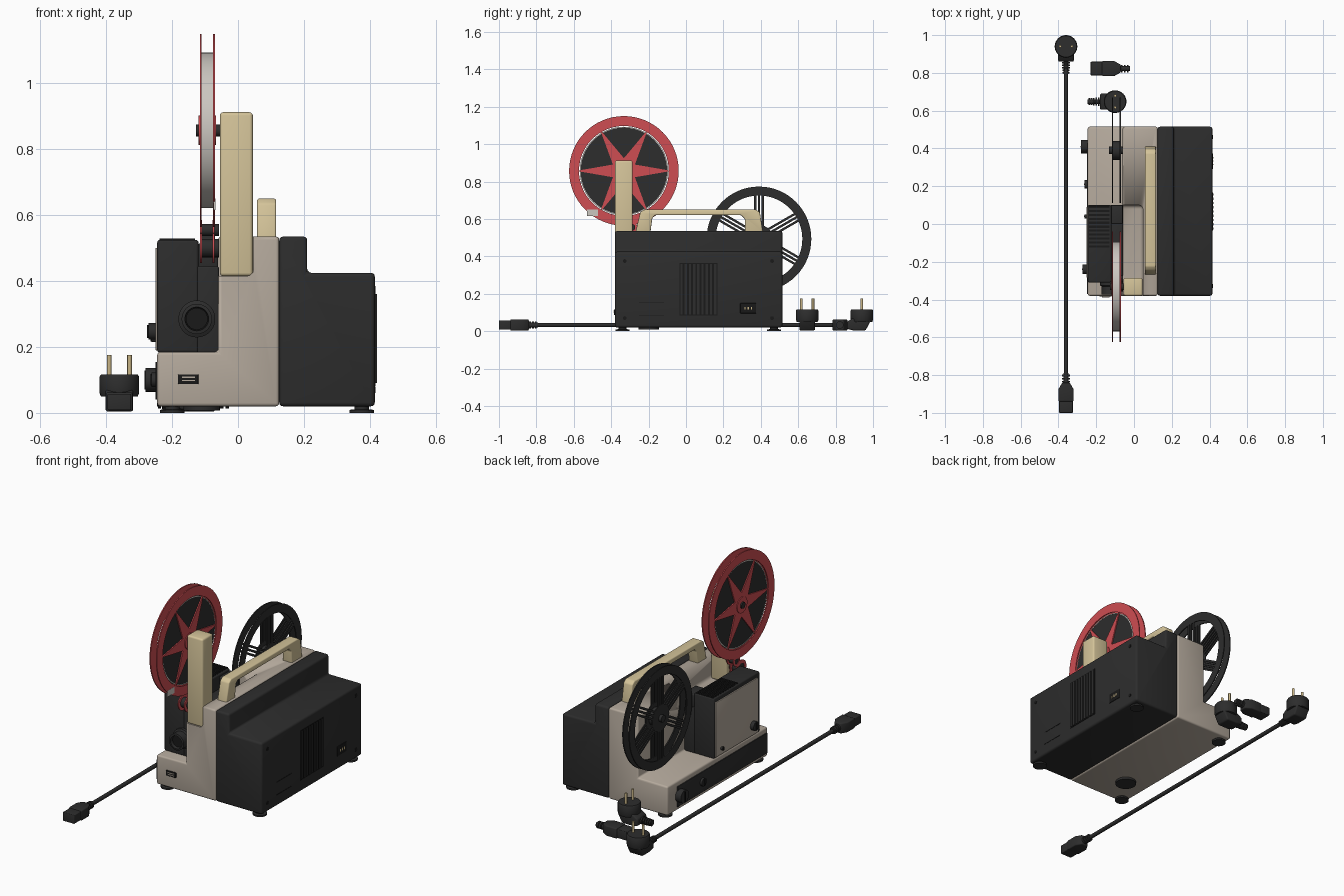
import bpy, bmesh, math
from mathutils import Vector

cube = bpy.data.objects.get("Cube")
if cube:
    bpy.data.objects.remove(cube, do_unlink=True)


def material(name, rgb):
    m = bpy.data.materials.new(name)
    m.use_nodes = True
    m.diffuse_color = (*rgb, 1)
    m.node_tree.nodes["Principled BSDF"].inputs["Base Color"].default_value = (*rgb, 1)
    return m


BLACK = material("charcoal plastic", (0.026, 0.026, 0.026))
DARK = material("vent black", (0.01, 0.01, 0.01))
BEIGE = material("warm grey", (0.46, 0.40, 0.335))
TAN = material("cream plastic", (0.66, 0.55, 0.32))
RED = material("red plastic", (0.62, 0.075, 0.085))
WHITE = material("film leader", (0.6, 0.57, 0.53))
BRASS = material("brass pin", (0.58, 0.46, 0.24))


def place(axis, a, b, h):
    """Map profile coordinates (a, b) and height h along an axis to x, y, z."""
    return Vector({"X": (h, a, b), "Y": (a, h, b), "Z": (a, b, h)}[axis])


def finish(name, bm, mat, bevel=0.0, smooth=True):
    bmesh.ops.recalc_face_normals(bm, faces=bm.faces[:])
    mesh = bpy.data.meshes.new(name)
    bm.to_mesh(mesh)
    bm.free()
    mesh.materials.append(mat)
    ob = bpy.data.objects.new(name, mesh)
    bpy.context.collection.objects.link(ob)
    bpy.ops.object.select_all(action="DESELECT")
    ob.select_set(True)
    bpy.context.view_layer.objects.active = ob
    if bevel:
        mod = ob.modifiers.new("soft edges", "BEVEL")
        mod.width, mod.segments = bevel, 3
        mod.limit_method = "ANGLE"
        bpy.ops.object.modifier_apply(modifier=mod.name)
    if smooth:
        bpy.ops.object.shade_smooth_by_angle(angle=math.radians(35))
    return ob


def prism(name, points, axis, lo, hi, mat, bevel=0.0):
    bm = bmesh.new()
    ends = [[bm.verts.new(place(axis, a, b, h)) for a, b in points] for h in (lo, hi)]
    bm.faces.new(ends[0])
    bm.faces.new(ends[1])
    n = len(points)
    for i in range(n):
        j = (i + 1) % n
        bm.faces.new((ends[0][i], ends[0][j], ends[1][j], ends[1][i]))
    return finish(name, bm, mat, bevel)


def box(name, x, y, z, mat, bevel=0.0):
    return prism(name, [(x[0], y[0]), (x[1], y[0]), (x[1], y[1]), (x[0], y[1])],
                 "Z", z[0], z[1], mat, bevel)


def lathe(name, axis, center, profile, mat, n=32, closed=False):
    """Spin (radius, height) points; a closed profile makes a ring."""
    bm = bmesh.new()
    rows = []
    for r, h in profile:
        rows.append([bm.verts.new(place(axis, center[0] + r * math.cos(t),
                                        center[1] + r * math.sin(t), h))
                     for t in (math.tau * i / n for i in range(n))])
    pairs = list(zip(rows, rows[1:]))
    if closed:
        pairs.append((rows[-1], rows[0]))
    else:
        bm.faces.new(rows[0])
        bm.faces.new(rows[-1])
    for p, q in pairs:
        for i in range(n):
            j = (i + 1) % n
            bm.faces.new((p[i], p[j], q[j], q[i]))
    return finish(name, bm, mat)


def disc(name, axis, center, r, lo, hi, mat, n=32):
    return lathe(name, axis, center, [(r, lo), (r, hi)], mat, n)


def ring(name, axis, center, inner, outer, lo, hi, mat, n=64):
    return lathe(name, axis, center, [(inner, lo), (outer, lo), (outer, hi), (inner, hi)],
                 mat, n, True)


# Main case: stepped black motor half and beige mechanism half
FRONT, BACK = -0.38, 0.515
prism("motor_housing", [(0.125, 0.02), (0.415, 0.02), (0.415, 0.425), (0.21, 0.425),
      (0.21, 0.535), (0.125, 0.535)], "Y", FRONT, BACK, BLACK, 0.012)
body = prism("mechanism_case", [(-0.245, 0.02), (0.125, 0.02), (0.125, 0.535),
             (-0.06, 0.535), (-0.06, 0.185), (-0.245, 0.185)], "Y", FRONT, BACK, BEIGE, 0.01)
cutter = box("recess_cutter", (-0.3, 0.047), (-0.6, 0.1), (0.415, 0.7), BEIGE, 0.02)
cutter.hide_render = True
cut = body.modifiers.new("arm recess", "BOOLEAN")
cut.operation, cut.object, cut.solver = "DIFFERENCE", cutter, "EXACT"
bpy.context.view_layer.objects.active = body
bpy.ops.object.modifier_apply(modifier=cut.name)
bpy.data.objects.remove(cutter, do_unlink=True)

# Lamp housing with side panel, top ribs and lens
box("lamp_housing", (-0.245, -0.12), (-0.31, 0.1), (0.183, 0.525), BLACK, 0.008)
box("film_gate_block", (-0.125, -0.058), (-0.31, 0.1), (0.183, 0.445), BLACK, 0.006)
box("gate_cover", (-0.12, -0.06), (0.0, 0.1), (0.44, 0.515), BLACK, 0.006)
box("lamp_side_panel", (-0.251, -0.24), (-0.285, 0.09), (0.19, 0.50), BEIGE, 0.003)
for i in range(11):
    y = -0.125 + i * 0.021
    box("lamp_vent_rib", (-0.238, -0.13), (y, y + 0.011), (0.52, 0.529), DARK)
lathe("lens_barrel", "Y", (-0.125, 0.285), [(0.056, -0.30), (0.056, -0.325), (0.046, -0.33),
      (0.046, -0.372), (0.036, -0.374), (0.034, -0.352)], BLACK, 40)
disc("lens_glass", "Y", (-0.125, 0.285), 0.033, -0.358, -0.34, DARK)

# Control strip, knobs and front badge
box("control_strip", (-0.25, -0.24), (-0.37, 0.43), (0.04, 0.155), BLACK, 0.002)
for name, y, z, r, out in (("speed_knob", 0.41, 0.10, 0.036, 0.28),
                           ("focus_knob", -0.24, 0.247, 0.025, 0.272),
                           ("switch_knob", 0.21, 0.10, 0.022, 0.262),
                           ("lamp_lever", 0.04, 0.225, 0.010, 0.262)):
    disc(name, "X", (y, z), r, -out, -0.24, BLACK, 24)
    box(name + "_grip", (-out - 0.004, -out), (y - 0.004, y + 0.004),
        (z - r * 0.8, z + r * 0.8), DARK)
box("front_badge", (-0.182, -0.12), (-0.385, -0.375), (0.087, 0.117), DARK, 0.002)
for z in (0.096, 0.106):
    box("badge_bar", (-0.17, -0.13), (-0.388, -0.38), (z, z + 0.004), BEIGE)

# Right side: louvres, power inlet, engraved lines, screws
box("vent_backing", (0.41, 0.417), (-0.035, 0.168), (0.085, 0.365), DARK)
for i in range(9):
    y = -0.03 + i * 0.0225
    box("vent_louvre", (0.412, 0.421), (y, y + 0.012), (0.09, 0.36), BLACK)
box("power_inlet", (0.41, 0.418), (0.29, 0.375), (0.095, 0.15), DARK, 0.003)
for y in (0.315, 0.333, 0.351):
    box("inlet_pin", (0.412, 0.42), (y - 0.003, y + 0.003), (0.115, 0.13), BRASS)
for z in (0.155, 0.083):
    box("engraved_line", (0.41, 0.4165), (-0.25, -0.118), (z - 0.002, z + 0.002), DARK)
for y in (-0.328, 0.46):
    for z in (0.07, 0.375):
        disc("case_screw", "X", (y, z), 0.01, 0.41, 0.4175, DARK, 16)

# Feet
for x in (-0.2, 0.375):
    for y in (-0.34, 0.47):
        lathe("foot", "Z", (x, y), [(0.037, 0), (0.037, 0.009), (0.022, 0.011), (0.022, 0.025)], BLACK)
disc("base_cap", "Z", (-0.11, -0.2), 0.055, 0.008, 0.024, BLACK)

# Carrying handle and reel arm
prism("carry_handle", [(-0.27, 0.53), (-0.245, 0.635), (-0.225, 0.65), (0.375, 0.65),
      (0.395, 0.635), (0.412, 0.53), (0.315, 0.53), (0.315, 0.6), (0.295, 0.62),
      (-0.165, 0.62), (-0.18, 0.605), (-0.19, 0.53)], "X", 0.058, 0.116, TAN, 0.006)
box("reel_arm", (-0.055, 0.045), (-0.38, -0.285), (0.415, 0.912), TAN, 0.01)

# Full red feed reel
C = (-0.332, 0.857)
star = [(C[0] + r * math.cos(t), C[1] + r * math.sin(t)) for r, t in
        ((0.255 if i % 2 == 0 else 0.068, math.pi * i / 6) for i in range(12))]
disc("film_roll", "X", C, 0.232, -0.109, -0.077, BLACK, 64)
ring("film_leader", "X", C, 0.231, 0.236, -0.11, -0.076, WHITE)
for x in (-0.116, -0.076):
    ring("feed_flange", "X", C, 0.24, 0.293, x, x + 0.006, RED)
    prism("feed_spokes", star, "X", x, x + 0.006, RED)
    disc("feed_hub", "X", C, 0.045, x - 0.004, x + 0.01, RED)
disc("feed_spindle", "X", C, 0.018, -0.127, -0.05, BLACK, 20)
box("leader_tab", (-0.075, -0.069), (-0.53, -0.47), (0.615, 0.65), WHITE)
for y, z, r in ((-0.33, 0.5, 0.045), (-0.29, 0.555, 0.03)):
    for x in (-0.115, -0.077):
        ring("guide_roller", "X", (y, z), r * 0.6, r, x, x + 0.006, RED, 32)
    disc("guide_roller_core", "X", (y, z), r * 0.62, -0.113, -0.058, BLACK, 24)

# Empty black take-up reel: double-bar spokes on two flanges
T = (0.39, 0.493)
for x in (-0.116, -0.076):
    ring("takeup_flange", "X", T, 0.232, 0.28, x, x + 0.006, BLACK)
    disc("takeup_hub_plate", "X", T, 0.075, x, x + 0.006, BLACK)
    for k in range(6):
        a = math.pi / 6 + k * math.pi / 3
        u, v = (math.cos(a), math.sin(a)), (-math.sin(a), math.cos(a))
        for side in (-0.02, 0, 0.02):
            bar = [(T[0] + u[0] * d + v[0] * (side + w), T[1] + u[1] * d + v[1] * (side + w))
                   for d, w in ((0.06, -0.006), (0.24, -0.006), (0.24, 0.006), (0.06, 0.006))]
            prism("takeup_spoke", bar, "X", x, x + 0.006, BLACK)
disc("takeup_core", "X", T, 0.05, -0.116, -0.07, BLACK)
disc("takeup_spindle", "X", T, 0.02, -0.132, -0.05, BLACK, 20)


# Mains plugs and connectors, each built along a direction
def along(ob, loc, turn):
    ob.location, ob.rotation_euler.z = loc, turn


def plug(loc, turn):
    parts = [lathe("plug_face", "Z", (0, 0), [(0.056, 0.05), (0.06, 0.06), (0.06, 0.11),
                   (0.056, 0.116)], BLACK),
             prism("plug_body", [(-0.045, 0.004), (-0.08, 0.012), (-0.08, 0.05), (-0.03, 0.08),
                   (0.05, 0.06), (0.02, 0.004)], "X", -0.042, 0.042, BLACK, 0.008)]
    parts += [disc("plug_pin", "Z", (s * 0.031, 0), 0.007, 0.11, 0.175, BRASS, 16)
              for s in (-1, 1)]
    parts += [disc("strain_rib", "Y", (0, 0.032), 0.022 - 0.001 * i, -0.09 - 0.013 * i,
                   -0.082 - 0.013 * i, BLACK, 16) for i in range(5)]
    parts.append(disc("strain_core", "Y", (0, 0.032), 0.012, -0.145, -0.07, BLACK, 16))
    for p in parts:
        along(p, loc, turn)


def connector(loc, turn):
    parts = [box("connector_nose", (-0.036, 0.036), (0, 0.07), (0.008, 0.058), BLACK, 0.004),
             prism("connector_body", [(-0.04, 0.06), (0.04, 0.06), (0.04, 0.125), (0.02, 0.16),
                   (-0.02, 0.16), (-0.04, 0.125)], "Z", 0.004, 0.062, BLACK, 0.006)]
    parts += [disc("connector_rib", "Y", (0, 0.033), 0.02, 0.16 + 0.016 * i, 0.17 + 0.016 * i,
                   BLACK, 16) for i in range(3)]
    parts.append(disc("connector_core", "Y", (0, 0.033), 0.013, 0.15, 0.21, BLACK, 16))
    for p in parts:
        along(p, loc, turn)


plug((-0.36, 0.94, 0), 0)
plug((-0.1, 0.648, 0), -math.pi / 2)
connector((-0.36, -1, 0), 0)
connector((-0.23, 0.823, 0), -math.pi / 2)
disc("power_cable", "Y", (-0.36, 0.033), 0.011, -0.81, 0.82, BLACK, 16)
